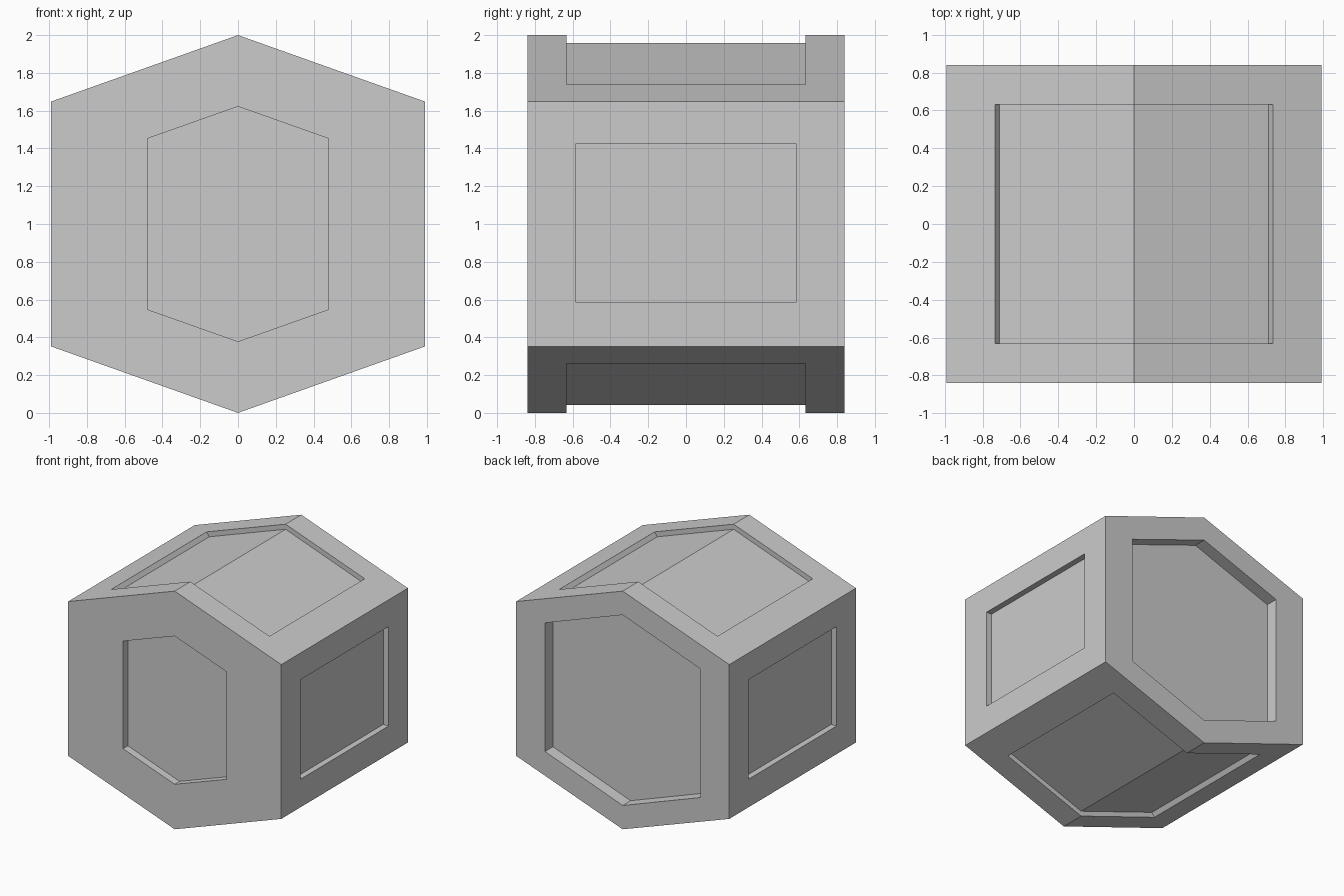
import bpy, bmesh
from mathutils import Vector

if "Cube" in bpy.data.objects:
    bpy.data.objects.remove(bpy.data.objects["Cube"])


def prism(name, profile, offset):
    """Closed solid made by sweeping a flat outline along an offset."""
    bm = bmesh.new()
    face = bm.faces.new([bm.verts.new(p) for p in profile])
    swept = bmesh.ops.extrude_face_region(bm, geom=[face], use_keep_orig=True)
    verts = [g for g in swept["geom"] if isinstance(g, bmesh.types.BMVert)]
    bmesh.ops.translate(bm, verts=verts, vec=Vector(offset))
    bmesh.ops.recalc_face_normals(bm, faces=bm.faces)
    mesh = bpy.data.meshes.new(name)
    bm.to_mesh(mesh)
    bm.free()
    obj = bpy.data.objects.new(name, mesh)
    bpy.context.collection.objects.link(obj)
    return obj


def hexagon(w, top, shoulder, y):
    """Tall hexagon, symmetric about z = 1."""
    return [(0, y, top), (w, y, shoulder), (w, y, 2 - shoulder),
            (0, y, 2 - top), (-w, y, 2 - shoulder), (-w, y, shoulder)]


# Main hexagonal block
W, D = 0.99, 0.84
body = prism("hexagonal_block", hexagon(W, 2.0, 1.648, -D), (0, 2 * D, 0))

# Front (small) and back (large) hexagonal recesses
cutters = [
    prism("front_cutter", hexagon(0.48, 1.622, 1.452, -D - 0.2), (0, 0.265, 0)),
    prism("back_cutter", hexagon(0.722, 1.80, 1.54, D + 0.2), (0, -0.305, 0)),
]

# Rectangular side recesses
for label, s in (("right", 1), ("left", -1)):
    rect = [(s * (W - 0.05), y, z) for y, z in
            ((-0.585, 0.588), (0.585, 0.588), (0.585, 1.423), (-0.585, 1.423))]
    cutters.append(prism(label + "_cutter", rect, (s * 0.3, 0, 0)))

# Chevron recesses folding over the top and bottom ridges
half = [(0.71, 1.704), (0.735, 1.739), (0.785, 1.809)]
chevron = [(0, 1.957)] + half + [(0, 2.15)] + [(-x, z) for x, z in reversed(half)]
for label, flip in (("top", False), ("bottom", True)):
    outline = [(x, -0.632, 2 - z if flip else z) for x, z in chevron]
    cutters.append(prism(label + "_cutter", outline, (0, 1.264, 0)))

# Carve the recesses, then discard the cutters
bpy.context.view_layer.objects.active = body
body.select_set(True)
for cutter in cutters:
    cutter.hide_render = True
    mod = body.modifiers.new(cutter.name, "BOOLEAN")
    mod.operation = "DIFFERENCE"
    mod.solver = "EXACT"
    mod.object = cutter
    bpy.ops.object.modifier_apply(modifier=mod.name)
    bpy.data.objects.remove(cutter, do_unlink=True)
